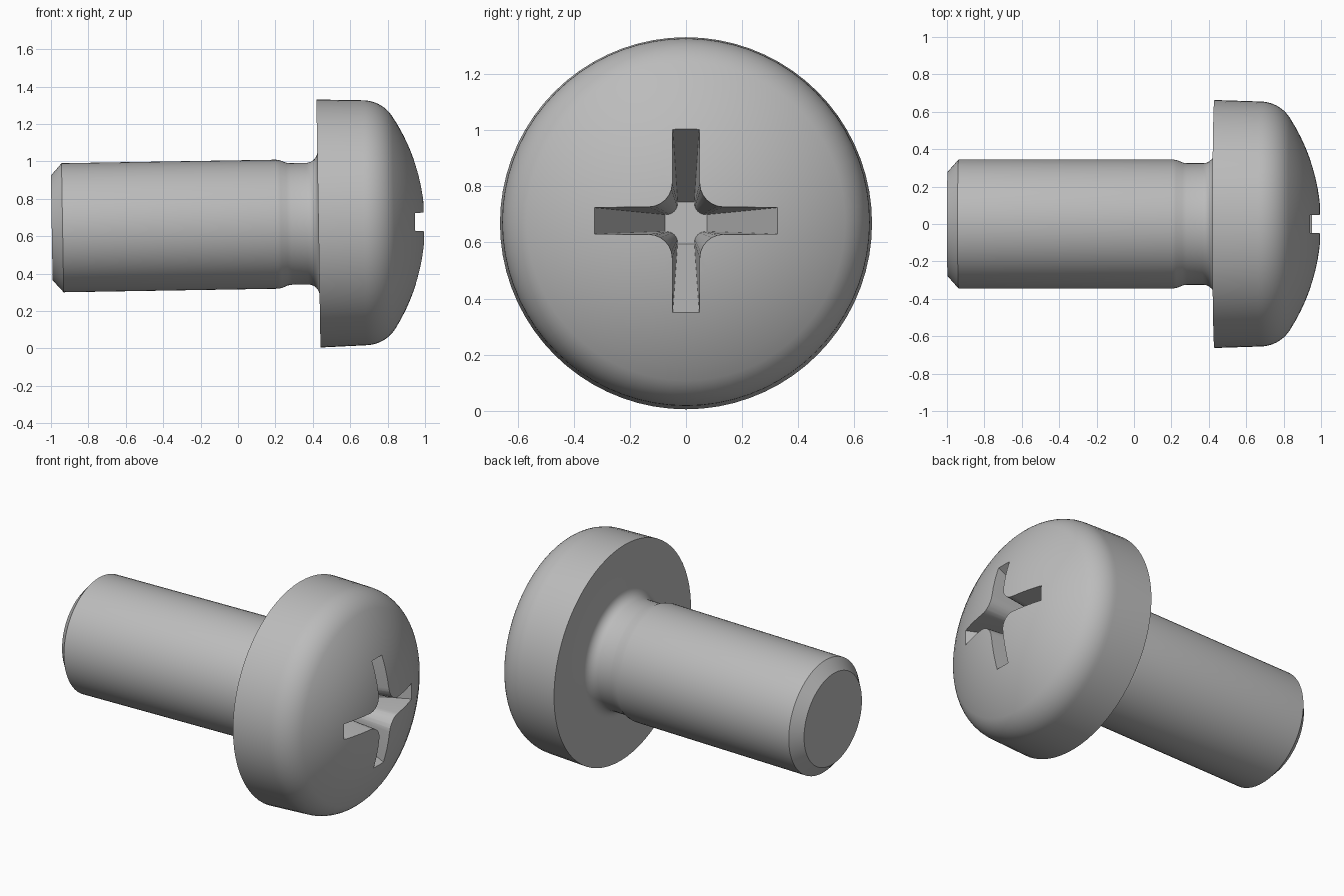
import bpy, bmesh
from math import sin, cos, pi, radians, sqrt, atan2, asin

if "Cube" in bpy.data.objects:
    bpy.data.objects.remove(bpy.data.objects["Cube"])

SEGMENTS = 72
TILT = radians(-0.95)
AXIS_HEIGHT = 0.661


def make_object(name, bm):
    bmesh.ops.recalc_face_normals(bm, faces=bm.faces)
    mesh = bpy.data.meshes.new(name)
    bm.to_mesh(mesh)
    bm.free()
    obj = bpy.data.objects.new(name, mesh)
    bpy.context.collection.objects.link(obj)
    obj.location.z = AXIS_HEIGHT
    obj.rotation_euler.y = TILT
    return obj


def loft(rings):
    """Skin closed rings of points and cap both ends."""
    bm = bmesh.new()
    loops = [[bm.verts.new(p) for p in ring] for ring in rings]
    for a, b in zip(loops, loops[1:]):
        n = len(a)
        for i in range(n):
            j = (i + 1) % n
            bm.faces.new((a[i], a[j], b[j], b[i]))
    bm.faces.new(loops[0])
    bm.faces.new(loops[-1])
    return bm


def arc(cx, cr, radius, start, end, steps):
    angles = [start + (end - start) * i / steps for i in range(steps + 1)]
    return [(cx + radius * cos(a), cr + radius * sin(a)) for a in angles]


# Shank: chamfered tip, relieved neck, fillet into the head
profile = [(-0.996, 0.28), (-0.938, 0.345), (0.21, 0.345), (0.23, 0.341),
           (0.262, 0.328), (0.285, 0.325)]
profile += arc(0.37, 0.385, 0.06, -pi / 2, 0, 6)
# Head: flat underside, slightly drafted rim, rounded shoulder, dome
DOME, SHOULDER, SHOULDER_R = 1.05, 0.19, 0.465
reach = sqrt((DOME - SHOULDER) ** 2 - SHOULDER_R ** 2)
blend = atan2(SHOULDER_R, reach)
profile.append((0.43, 0.663))
profile += arc(1 - DOME + reach, SHOULDER_R, SHOULDER, pi / 2, blend, 10)
profile += arc(1 - DOME, 0, DOME, blend, asin(0.02), 10)[1:]

rings = [[(x, r * cos(2 * pi * i / SEGMENTS), r * sin(2 * pi * i / SEGMENTS))
          for i in range(SEGMENTS)] for x, r in profile]
screw = make_object("screw_body", loft(rings))


# Cross recess: four tapered wings with rounded inner corners
def cross_section(x, arm, half, fillet):
    quarter = [(arm, -half), (arm, half)]
    quarter += arc(fillet, fillet, fillet - half, 1.5 * pi, pi, 6)
    ring = []
    for k in range(4):
        c, s = cos(k * pi / 2), sin(k * pi / 2)
        ring += [(x, c * u - s * v, s * u + c * v) for u, v in quarter]
    return ring


cutter = make_object("recess_cutter", loft([
    cross_section(0.48, 0.075, 0.03, 0.07),
    cross_section(1.02, 0.366, 0.05, 0.137)]))
cutter.hide_render = True

cut = screw.modifiers.new("cross_recess", "BOOLEAN")
cut.operation = "DIFFERENCE"
cut.solver = "EXACT"
cut.object = cutter
bpy.ops.object.select_all(action="DESELECT")
bpy.context.view_layer.objects.active = screw
screw.select_set(True)
bpy.ops.object.modifier_apply(modifier=cut.name)
bpy.data.objects.remove(cutter)

# Plain grey metal
grey = bpy.data.materials.new("grey_metal")
grey.use_nodes = True
colour = (0.5, 0.5, 0.5, 1)
grey.diffuse_color = colour
grey.node_tree.nodes["Principled BSDF"].inputs["Base Color"].default_value = colour
screw.data.materials.clear()
screw.data.materials.append(grey)
bpy.ops.object.shade_smooth_by_angle(angle=radians(30))
